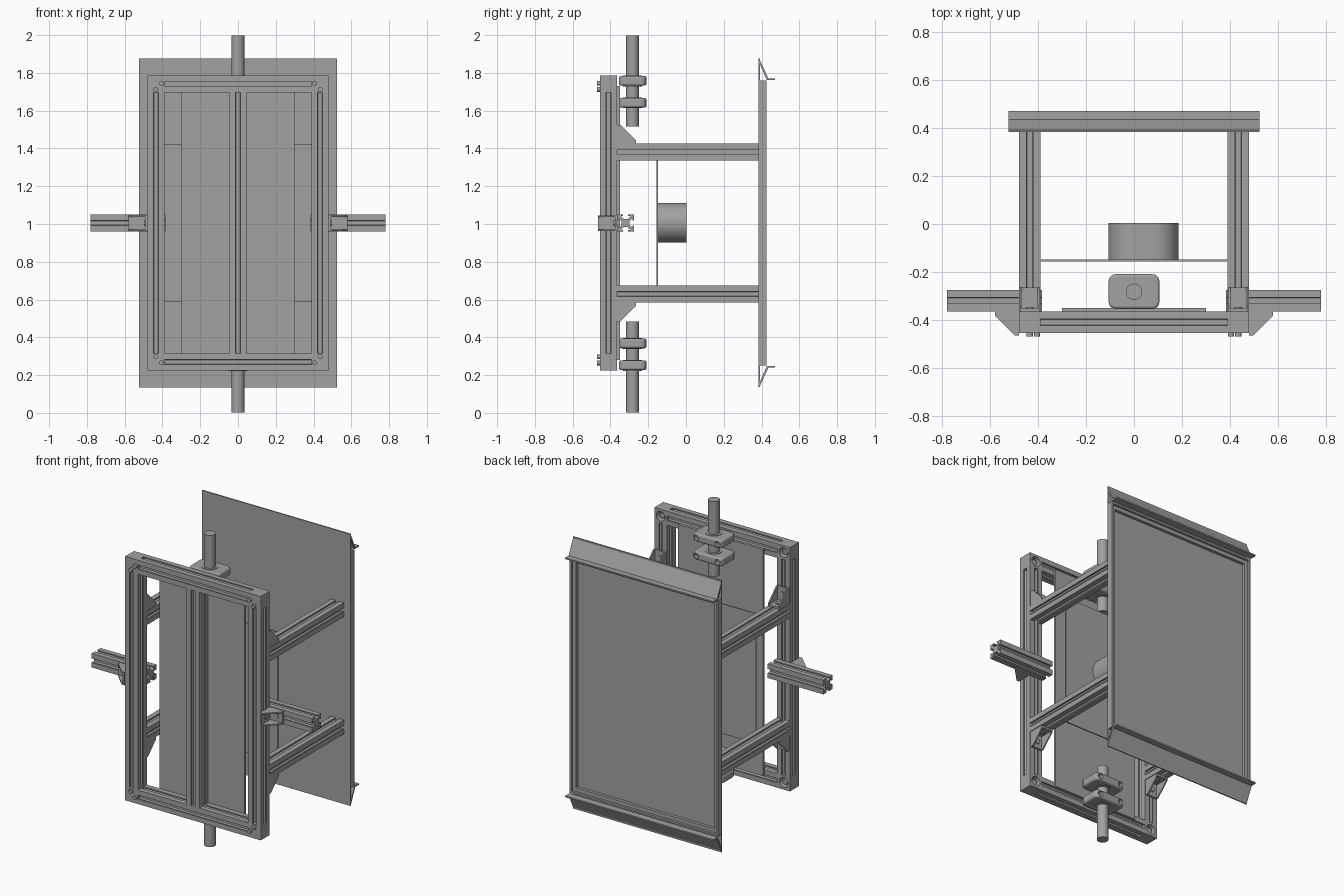
import bpy, bmesh, math
from mathutils import Matrix, Vector

if "Cube" in bpy.data.objects:
    bpy.data.objects.remove(bpy.data.objects["Cube"])

GREY = (0.36, 0.36, 0.36, 1)
metal = bpy.data.materials.new("plain_grey")
metal.use_nodes = True
metal.diffuse_color = GREY
metal.node_tree.nodes["Principled BSDF"].inputs["Base Color"].default_value = GREY

S = 0.09          # width of a slotted bar
H = S / 2
FY = -0.41        # depth of the front frame
RX = 0.435        # side rail centre
LOW, HIGH = 0.27, 1.74
MID = 1.005


def add(name, bm, smooth=False):
    bmesh.ops.recalc_face_normals(bm, faces=bm.faces)
    mesh = bpy.data.meshes.new(name)
    bm.to_mesh(mesh)
    bm.free()
    mesh.materials.append(metal)
    ob = bpy.data.objects.new(name, mesh)
    bpy.context.collection.objects.link(ob)
    if smooth:
        bpy.ops.object.select_all(action='DESELECT')
        ob.select_set(True)
        bpy.context.view_layer.objects.active = ob
        bpy.ops.object.shade_smooth_by_angle(angle=math.radians(35))
    return ob


def box(name, x, y, z):
    bm = bmesh.new()
    bmesh.ops.create_cube(bm, size=1)
    for v in bm.verts:
        v.co = Vector([r[0] + (c + 0.5) * (r[1] - r[0]) for c, r in zip(v.co, (x, y, z))])
    return add(name, bm)


# Local z of a profile turned onto each world axis
TURN = {'x': Matrix(((0, 0, 1), (1, 0, 0), (0, 1, 0))),
        'y': Matrix(((0, 1, 0), (0, 0, 1), (1, 0, 0))),
        'z': Matrix.Identity(3)}


def prism(name, pts, axis, centre, length, smooth=False):
    """Extrude a closed profile along an axis, centred on a point."""
    bm = bmesh.new()
    place = Matrix.Translation(centre) @ TURN[axis].to_4x4()
    a, b = [[bm.verts.new(place @ Vector((p[0], p[1], s * length / 2))) for p in pts]
            for s in (-1, 1)]
    n = len(pts)
    bm.faces.new(a)
    bm.faces.new(b)
    for i in range(n):
        j = (i + 1) % n
        bm.faces.new((a[i], a[j], b[j], b[i]))
    return add(name, bm, smooth)


def circle(r, n=32):
    return [(r * math.cos(math.tau * i / n), r * math.sin(math.tau * i / n)) for i in range(n)]


def rod(name, axis, centre, r, length, n=32):
    return prism(name, circle(r, n), axis, centre, length, True)


def cut(ob, cutter):
    mod = ob.modifiers.new("hole", 'BOOLEAN')
    mod.operation = 'DIFFERENCE'
    mod.solver = 'EXACT'
    mod.object = cutter
    bpy.context.view_layer.objects.active = ob
    bpy.ops.object.modifier_apply(modifier=mod.name)
    bpy.data.objects.remove(cutter)


# Slotted bar section: one side turned four times
side = [(H, -H), (H, -0.013), (0.037, -0.013), (0.037, -0.026), (0.022, -0.011),
        (0.022, 0.011), (0.037, 0.026), (0.037, 0.013), (H, 0.013)]
SLOTTED = []
for k in range(4):
    c, s = ((1, 0), (0, 1), (-1, 0), (0, -1))[k]
    SLOTTED += [(c * x - s * y, s * x + c * y) for x, y in side]


def bar(name, axis, centre, length):
    return prism(name, SLOTTED, axis, centre, length)


def bracket(name, corner, u, v):
    """Gusset bracket: two legs along u and v, two side cheeks, one bolt per leg."""
    corner, u, v = Vector(corner), Vector(u), Vector(v)
    w = u.cross(v)
    rot = Matrix((u, v, w)).transposed().to_4x4()
    place = Matrix.Translation(corner) @ rot
    bm = bmesh.new()

    def slab(pts, z0, z1):
        a, b = [[bm.verts.new(place @ Vector((p[0], p[1], z))) for p in pts] for z in (z0, z1)]
        bm.faces.new(a)
        bm.faces.new(b)
        for i in range(len(pts)):
            j = (i + 1) % len(pts)
            bm.faces.new((a[i], a[j], b[j], b[i]))

    L, t, hw = 0.1, 0.012, 0.041
    slab([(0, 0), (L, 0), (L, t), (t, t), (t, L), (0, L)], -hw + 0.008, hw - 0.008)
    cheek = [(0, 0), (L, 0), (L, 0.018), (0.018, L), (0, L)]
    slab(cheek, -hw, -hw + 0.008)
    slab(cheek, hw - 0.008, hw)
    for x, y, about in ((0.055, t, 'X'), (t, 0.055, 'Y')):
        m = place @ Matrix.Translation((x, y, 0)) @ Matrix.Rotation(math.pi / 2, 4, about)
        bmesh.ops.create_cone(bm, cap_ends=True, segments=16, radius1=0.016,
                              radius2=0.016, depth=0.012, matrix=m)
    add(name, bm)


# Front frame
inner = HIGH - LOW - S
for z, tag in ((LOW, "bottom"), (HIGH, "top")):
    bar(f"frame_{tag}_rail", 'x', (0, FY, z), 2 * RX - S)
bar("frame_centre_bar", 'z', (0, FY, MID), inner)
box("mounting_plate", (-0.3, 0.3), (FY + H, -0.35), (0.28, 1.73))

for sx, side_name in ((1, "left"), (-1, "right")):
    x = sx * RX
    bar(f"frame_{side_name}_rail", 'z', (x, FY, MID), inner)

    for z, sz, tag in ((LOW, -1, "bottom"), (HIGH, 1, "top")):
        # Corner blocks with a round pocket behind and screws in front
        block = box(f"corner_block_{tag}_{side_name}", (x - H, x + H), (FY - H, FY + H), (z - H, z + H))
        cut(block, rod("pocket_cutter", 'y', (x, FY + H, z), 0.031, 0.08, 24))
        rod(f"pocket_bolt_{tag}_{side_name}", 'y', (x, FY + 0.015, z), 0.018, 0.03, 16)
        for dx, dz in ((-0.03, 0.005), (0, -0.027)):
            rod(f"corner_screw_{tag}_{side_name}", 'y',
                (x + sx * dx, FY - H - 0.004, z + sz * dz), 0.013, 0.022, 12)

        # Arms running back to the panel, braced to the frame
        az = MID + sz * 0.375
        bar(f"arm_{tag}_{side_name}", 'y', (x, 0.01, az), 0.75)
        bracket(f"arm_bracket_{tag}_{side_name}", (x, FY + H, az + sz * H), (0, 1, 0), (0, 0, sz))

    # Side stubs behind the frame
    bar(f"side_stub_{side_name}", 'x', (sx * 0.5825, FY + S, MID), 0.395)
    bracket(f"stub_bracket_{side_name}", (sx * 0.48, FY + H, MID), (sx, 0, 0), (0, -1, 0))

# Inner sheet with its obround housing
box("inner_sheet", (-0.39, 0.39), (-0.157, -0.149), (0.59, 1.42))
R = 0.104
obround = [(x + (0.042 if x > 0 else -0.042), y)
           for x, y in [(R * math.cos(a), R * math.sin(a))
                        for a in [math.tau * (i + 0.5) / 48 for i in range(48)]]]
# profile axes for 'y' are (z, x), so swap the pair
prism("housing", [(y, x) for x, y in obround], 'y', (0.04, -0.073, 1.007), 0.153, True)

# Poles and their clamps
PY = -0.283
for sz, tag in ((1, "top"), (-1, "bottom")):
    rod(f"pole_{tag}", 'z', (0, PY, MID + sz * 0.757 - 0.005), 0.034, 0.48)
    for n, dz in enumerate((0.637, 0.753)):
        z = MID + sz * dz
        name = f"clamp_{tag}_{n + 1}"
        # waisted clamp body with round lugs
        body = box(name, (-0.106, 0.106), (-0.355, -0.209), (z - 0.026, z + 0.026))
        bm = bmesh.new()
        bm.from_mesh(body.data)
        upright = [e for e in bm.edges if abs(e.verts[0].co.z - e.verts[1].co.z) > 0.01]
        bmesh.ops.bevel(bm, geom=upright, offset=0.03, segments=5, profile=0.5, affect='EDGES')
        rims = [e for e in bm.edges if len({round(v.co.z, 4) for v in e.verts}) == 1]
        bmesh.ops.bevel(bm, geom=rims, offset=0.012, segments=3, profile=0.5, affect='EDGES')
        bm.to_mesh(body.data)
        bm.free()
        for x in (-0.075, 0.075):
            cut(body, rod("bolt_cutter", 'y', (x, -0.209, z), 0.017, 0.05, 20))
        rod(f"clamp_collar_{tag}_{n + 1}", 'z', (0, PY, z), 0.05, 0.058)

# Rear panel: sheet, raised rim, flared lips
W = 0.525
box("panel_sheet", (-W, W), (0.385, 0.393), (0.137, 1.875))
for sx, tag in ((1, "left"), (-1, "right")):
    box(f"panel_rim_{tag}", sorted((sx * W, sx * (W - 0.012))), (0.39, 0.427), (0.25, 1.76))
    box(f"panel_rim_step_{tag}", sorted((sx * W, sx * (W - 0.035))), (0.39, 0.412), (0.25, 1.76))
for sz, tag in ((1, "top"), (-1, "bottom")):
    z = MID + sz * 0.755
    box(f"panel_rim_{tag}", (-W, W), (0.39, 0.427), sorted((z, z - sz * 0.012)))
    box(f"panel_rim_step_{tag}", (-W, W), (0.39, 0.412), sorted((z, z - sz * 0.035)))
    lip = [(0.388, 0.87), (0.436, 0.766), (0.472, 0.766), (0.472, 0.757), (0.428, 0.757), (0.385, 0.855)]
    prism(f"panel_lip_{tag}", [(y, MID + sz * h) for y, h in lip], 'x', (0, 0, 0), 2 * W)
